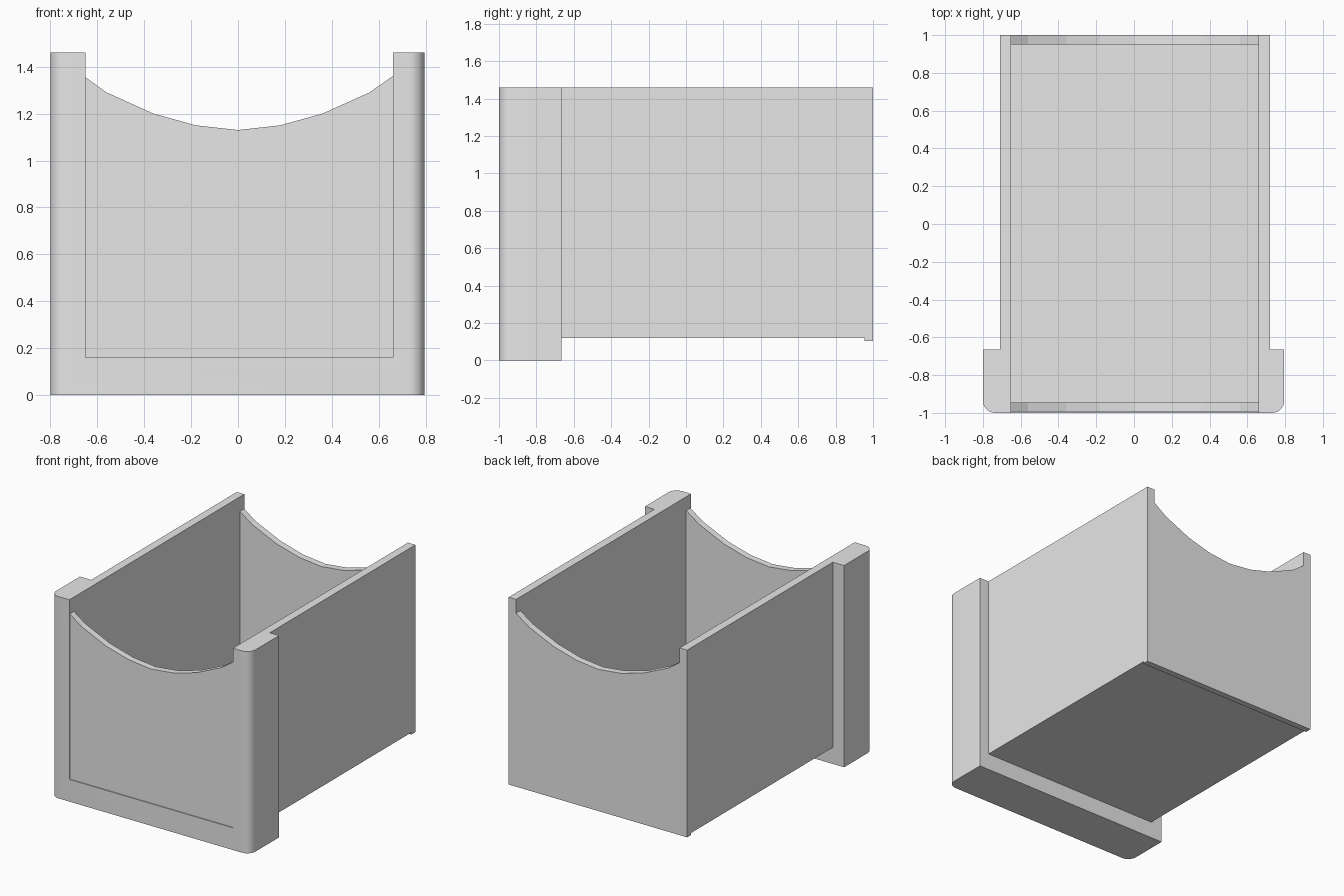
import bpy, bmesh, math
from mathutils import Vector

old = bpy.data.objects.get("Cube")
if old:
    bpy.data.objects.remove(old, do_unlink=True)

# Single plain grey
GREY = (0.8, 0.8, 0.8, 1.0)
mat = bpy.data.materials.new("plain grey")
mat.use_nodes = True
mat.diffuse_color = GREY
mat.node_tree.nodes["Principled BSDF"].inputs["Base Color"].default_value = GREY

# Shared dimensions
IN_L, IN_R = -0.65, 0.66      # inner faces of the side walls
OUT_L, OUT_R = -0.71, 0.72    # outer faces of the side walls
FRAME_L, FRAME_R = -0.80, 0.795
FRAME_BACK = -0.665
TOP, FLOOR, SILL = 1.46, 0.12, 0.16


def extrude(name, points, direction):
    """Solid made by sweeping a flat outline along a direction."""
    bm = bmesh.new()
    face = bm.faces.new([bm.verts.new(p) for p in points])
    swept = bmesh.ops.extrude_face_region(bm, geom=[face])["geom"]
    bmesh.ops.translate(bm, vec=Vector(direction),
                        verts=[v for v in swept if isinstance(v, bmesh.types.BMVert)])
    bmesh.ops.recalc_face_normals(bm, faces=bm.faces)
    mesh = bpy.data.meshes.new(name)
    bm.to_mesh(mesh)
    bm.free()
    mesh.materials.append(mat)
    obj = bpy.data.objects.new(name, mesh)
    bpy.context.collection.objects.link(obj)
    return obj


def box(name, x0, x1, y0, y1, z0, z1):
    outline = [(x0, y0, z0), (x1, y0, z0), (x1, y1, z0), (x0, y1, z0)]
    return extrude(name, outline, (0, 0, z1 - z0))


def scooped_panel(name, y0, y1, z0):
    """Upright panel with a shallow faceted scoop along its top."""
    half = [(0.18, 1.15), (0.36, 1.20), (0.56, 1.29)]
    scoop = [(-x, z) for x, z in reversed(half)] + [(0, 1.13)] + half
    outline = [(IN_R, z0), (IN_L, z0), (IN_L, 1.355)] + scoop + [(IN_R, 1.36)]
    return extrude(name, [(x, y0, z) for x, z in outline], (0, y1 - y0, 0))


# Front frame: block with rounded front corners, opened into a U
r, steps = 0.065, 8
plan = [(FRAME_R, FRAME_BACK, 0), (FRAME_L, FRAME_BACK, 0)]
for cx, start in ((FRAME_L + r, math.pi), (FRAME_R - r, 1.5 * math.pi)):
    for i in range(steps + 1):
        a = start + i / steps * math.pi / 2
        plan.append((cx + r * math.cos(a), -1 + r + r * math.sin(a), 0))
frame = extrude("front_frame", plan, (0, 0, TOP))

cutter = box("frame_opening_cutter", IN_L, IN_R, -1.2, -0.5, SILL, 2)
cutter.hide_render = True
cut = frame.modifiers.new("opening", "BOOLEAN")
cut.operation = "DIFFERENCE"
cut.solver = "EXACT"
cut.object = cutter
bpy.ops.object.select_all(action="DESELECT")
frame.select_set(True)
bpy.context.view_layer.objects.active = frame
bpy.ops.object.modifier_apply(modifier=cut.name)
bpy.data.objects.remove(cutter, do_unlink=True)
bpy.ops.object.shade_smooth_by_angle(angle=math.radians(30))

# Side walls
box("right_wall", OUT_L, IN_L, FRAME_BACK, 1, FLOOR, TOP)
box("left_wall", IN_R, OUT_R, FRAME_BACK, 1, FLOOR, TOP)

# Floor and the small lip under its back edge
box("floor", IN_L, IN_R, FRAME_BACK, 0.95, FLOOR, SILL)
box("back_lip", OUT_L, OUT_R, 0.955, 1, 0.105, FLOOR)

# Scooped end panels, the front one slightly recessed
scooped_panel("front_panel", -0.993, -0.945, SILL)
scooped_panel("back_panel", 0.95, 1, FLOOR)
